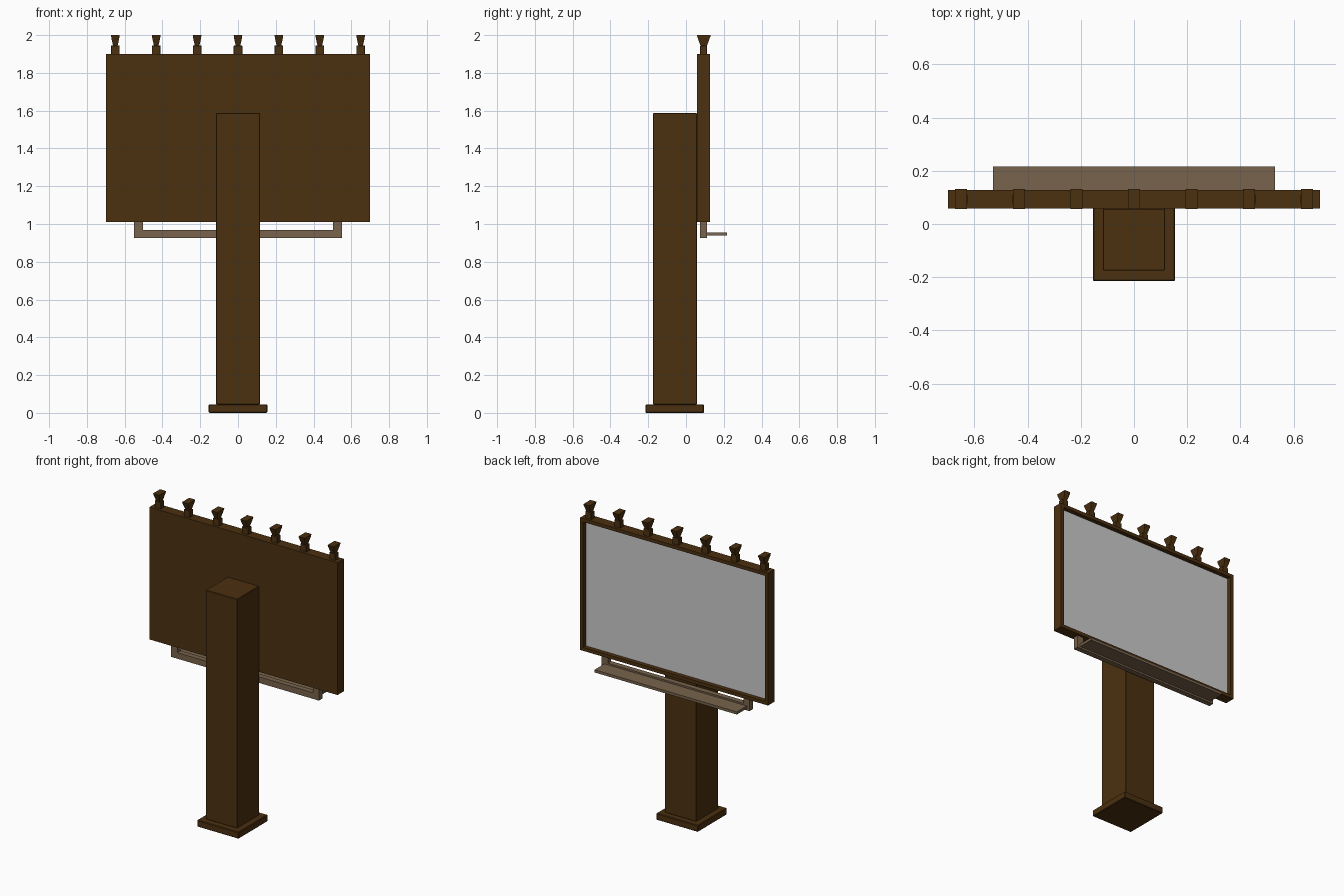
import bpy, bmesh

if "Cube" in bpy.data.objects:
    bpy.data.objects.remove(bpy.data.objects["Cube"])


def material(name, rgb):
    """Flat colour given as sRGB 0-255, stored linear."""
    lin = [(c / 255 / 12.92) if c < 10 else ((c / 255 + 0.055) / 1.055) ** 2.4 for c in rgb]
    m = bpy.data.materials.new(name)
    m.diffuse_color = (*lin, 1)
    m.use_nodes = True
    m.node_tree.nodes["Principled BSDF"].inputs["Base Color"].default_value = m.diffuse_color
    return m


BROWN = material("dark brown", (75, 48, 16))
TAN = material("light brown", (120, 99, 76))
GREY = material("screen grey", (203, 203, 203))


def finish(bm, name, mats):
    me = bpy.data.meshes.new(name)
    bm.to_mesh(me)
    bm.free()
    for m in mats:
        me.materials.append(m)
    ob = bpy.data.objects.new(name, me)
    bpy.context.collection.objects.link(ob)
    return ob


def box_bm(x, y, z, top_scale=(1, 1)):
    """Box from (min, max) ranges; the top face can be flared."""
    bm = bmesh.new()
    bmesh.ops.create_cube(bm, size=1)
    for v in bm.verts:
        sx, sy = top_scale if v.co.z > 0 else (1, 1)
        v.co = [(r[0] + r[1]) / 2 + c * s * (r[1] - r[0])
                for r, c, s in zip((x, y, z), v.co, (sx, sy, 1))]
    return bm


def box(name, x, y, z, mat, bevel=0, top_scale=(1, 1)):
    ob = finish(box_bm(x, y, z, top_scale), name, [mat])
    if bevel:
        mod = ob.modifiers.new("edge", 'BEVEL')
        mod.width = bevel
        mod.segments = 1
    return ob


# base plate and post
box("base_plate", (-0.155, 0.155), (-0.215, 0.095), (0, 0.045), BROWN, 0.004)
box("post", (-0.117, 0.117), (-0.175, 0.058), (0.045, 1.587), BROWN, 0.003)

# board with a recessed screen on the +y side
bm = box_bm((-0.70, 0.70), (0.058, 0.127), (1.01, 1.90))
bm.normal_update()
screen = max(bm.faces, key=lambda f: f.normal.y)
bmesh.ops.inset_region(bm, faces=[screen], thickness=0.023, use_even_offset=True)
inner = bmesh.ops.inset_region(bm, faces=[screen], thickness=0.0005, use_even_offset=True)
for v in screen.verts:
    v.co.y -= 0.028
screen.material_index = 1
finish(bm, "board", [BROWN, GREY])

# walkway: crossbar, two hangers and a thin shelf
box("walkway_crossbar", (-0.55, 0.55), (0.075, 0.111), (0.926, 0.967), TAN)
for side in (-1, 1):
    box("walkway_hanger", sorted((side * 0.504, side * 0.55)), (0.075, 0.111), (0.967, 1.012), TAN)
box("walkway_shelf", (-0.53, 0.53), (0.109, 0.216), (0.938, 0.956), TAN)

# seven lamps along the top edge
for i in range(-3, 4):
    x = i * 0.2165
    box("lamp_stem", (x - 0.023, x + 0.023), (0.075, 0.111), (1.895, 1.945), BROWN, 0.002)
    box("lamp_head", (x - 0.012, x + 0.012), (0.077, 0.111), (1.943, 1.985), BROWN,
        top_scale=(1.75, 1.9))
    box("lamp_cap", (x - 0.021, x + 0.021), (0.0615, 0.1265), (1.985, 2.0), BROWN,
        top_scale=(1.08, 1.14))
